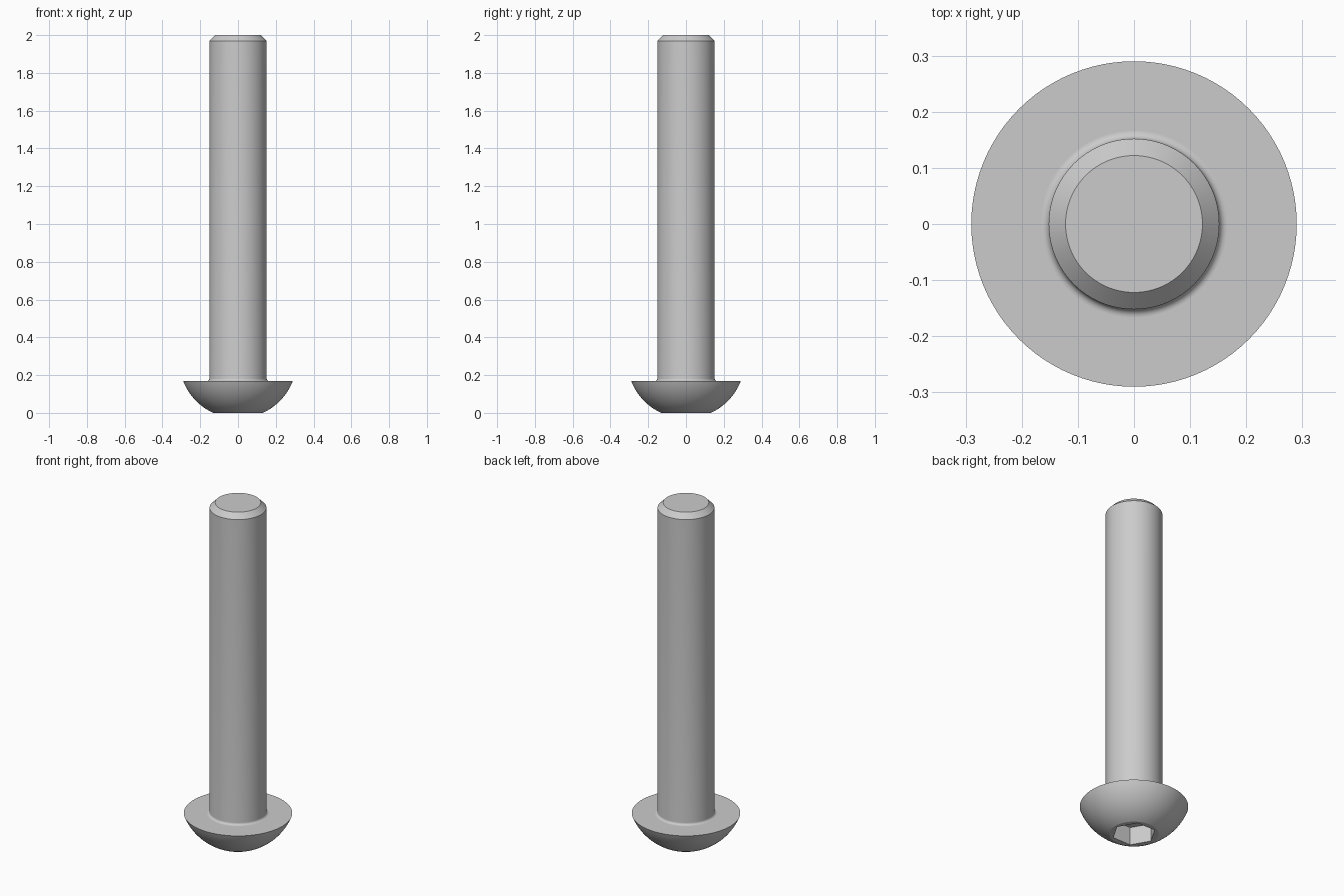
import bpy, bmesh
from math import cos, sin, pi, sqrt, atan2

cube = bpy.data.objects.get("Cube")
if cube:
    bpy.data.objects.remove(cube, do_unlink=True)

SEG = 96
HEAD_R, HEAD_H, FLAT_R = 0.29, 0.168, 0.132
SHANK_R, FILLET = 0.152, 0.014
SOCKET_R, SOCKET_DEPTH = 0.1175, 0.106

steel = bpy.data.materials.new("steel_grey")
steel.use_nodes = True
steel.diffuse_color = (0.6, 0.6, 0.6, 1)
steel.node_tree.nodes["Principled BSDF"].inputs["Base Color"].default_value = (0.6, 0.6, 0.6, 1)


def circle(r, z):
    return [(r * cos(2 * pi * i / SEG), r * sin(2 * pi * i / SEG), z) for i in range(SEG)]


def hexagon(r, z):
    """Hexagonal ring with a corner on +x, sampled at the same angles as circle()."""
    ring = []
    for i in range(SEG):
        a = 2 * pi * i / SEG
        d = r * cos(pi / 6) / cos(a % (pi / 3) - pi / 6)
        ring.append((d * cos(a), d * sin(a), z))
    return ring


def loft(name, rings, cap_start, cap_end):
    """Skin a stack of rings into one smooth-shaded part."""
    bm = bmesh.new()
    loops = [[bm.verts.new(p) for p in ring] for ring in rings]
    for a, b in zip(loops, loops[1:]):
        for i in range(SEG):
            j = (i + 1) % SEG
            bm.faces.new((a[i], a[j], b[j], b[i]))
    if cap_start:
        bm.faces.new(loops[0][::-1])
    if cap_end:
        bm.faces.new(loops[-1])
    mesh = bpy.data.meshes.new(name)
    bm.to_mesh(mesh)
    bm.free()
    mesh.materials.append(steel)
    obj = bpy.data.objects.new(name, mesh)
    bpy.context.collection.objects.link(obj)
    bpy.ops.object.select_all(action='DESELECT')
    obj.select_set(True)
    bpy.context.view_layer.objects.active = obj
    bpy.ops.object.shade_smooth_by_angle(angle=pi / 7)
    return obj


# Domed head with hex socket: socket floor, socket rim, then the spherical dome
centre = (HEAD_R**2 + HEAD_H**2 - FLAT_R**2) / (2 * HEAD_H)
dome_r = sqrt(FLAT_R**2 + centre**2)
start = atan2(FLAT_R, centre)
end = atan2(HEAD_R, centre - HEAD_H)
head = [hexagon(SOCKET_R, SOCKET_DEPTH), hexagon(SOCKET_R, 0)]
for k in range(17):
    t = start + (end - start) * k / 16
    head.append(circle(dome_r * sin(t), centre - dome_r * cos(t)))
loft("button_head", head, True, True)

# Shank with a small fillet at the neck and a chamfered tip
shank = []
for k in range(9):
    t = pi / 2 * k / 8
    shank.append(circle(SHANK_R + FILLET * (1 - sin(t)), HEAD_H + FILLET * (1 - cos(t))))
shank += [circle(SHANK_R, 1.97), circle(0.122, 2)]
loft("shank", shank, False, True)
